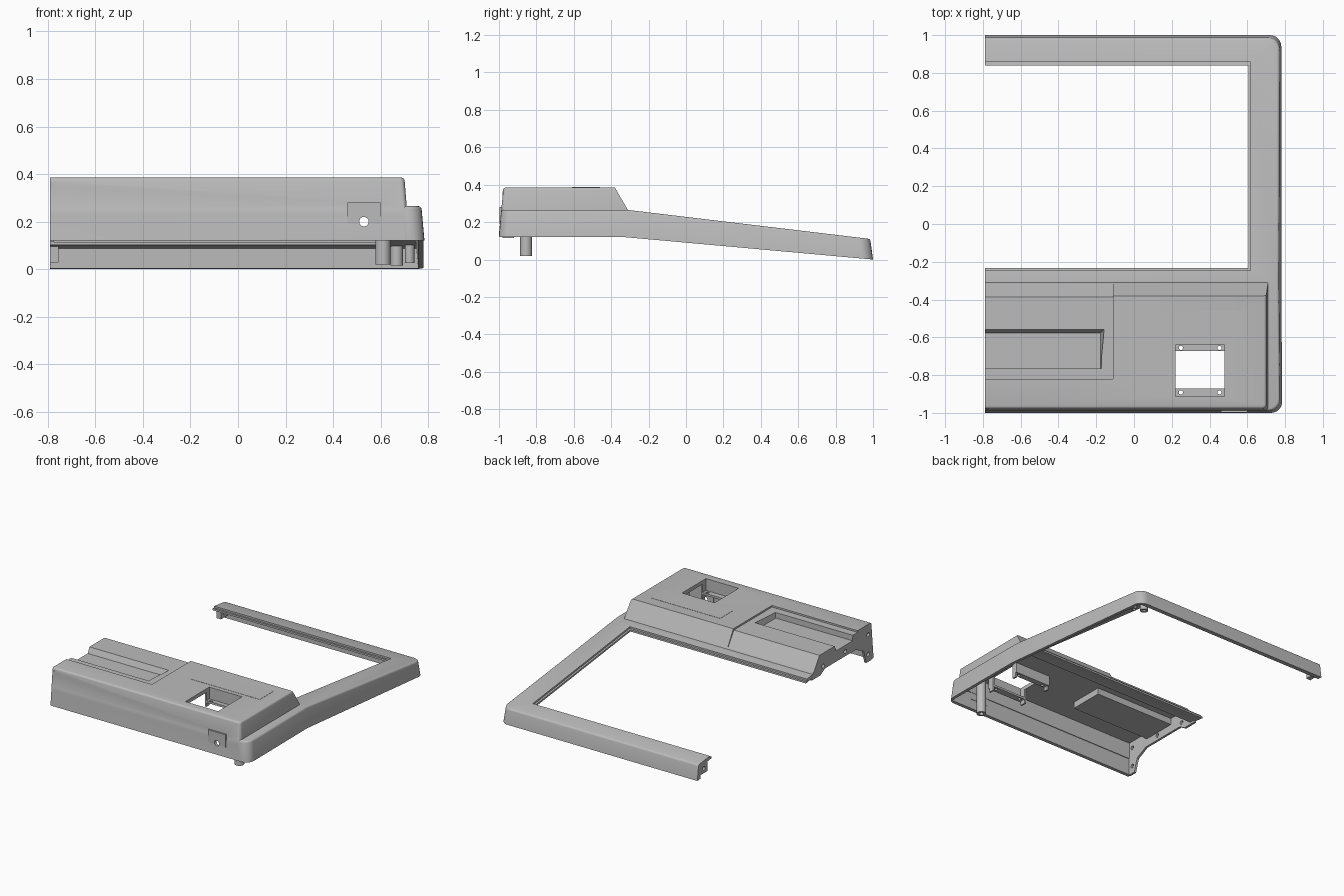
import bpy, bmesh, math
from mathutils import Matrix

cube = bpy.data.objects.get("Cube")
if cube:
    bpy.data.objects.remove(cube)

grey = bpy.data.materials.new("light_grey_plastic")
grey.use_nodes = True
COLOR = (0.5, 0.5, 0.5, 1)
grey.diffuse_color = COLOR
grey.node_tree.nodes["Principled BSDF"].inputs["Base Color"].default_value = COLOR

LEFT = -0.79      # plane where the shell is split


def to_object(name, bm):
    bmesh.ops.recalc_face_normals(bm, faces=bm.faces)
    mesh = bpy.data.meshes.new(name)
    bm.to_mesh(mesh)
    bm.free()
    obj = bpy.data.objects.new(name, mesh)
    bpy.context.collection.objects.link(obj)
    mesh.materials.append(grey)
    return obj


def bevel(bm, test, offset, segments):
    bm.normal_update()
    edges = [e for e in bm.edges if len(e.link_faces) == 2 and
             (test(e.link_faces[0].normal, e.link_faces[1].normal) or
              test(e.link_faces[1].normal, e.link_faces[0].normal))]
    bmesh.ops.bevel(bm, geom=edges, offset=offset, segments=segments,
                    profile=0.5, affect='EDGES')


def prism(name, profile, x0, x1, corner=0, rim=0):
    """Extrude a (y, z) profile along x; x1 may be a function of y and z."""
    right = x1 if callable(x1) else lambda y, z: x1
    bm = bmesh.new()
    a = [bm.verts.new((x0, y, z)) for y, z in profile]
    b = [bm.verts.new((right(y, z), y, z)) for y, z in profile]
    bm.faces.new(a)
    bm.faces.new(b[::-1])
    for i in range(len(a)):
        j = (i + 1) % len(a)
        bm.faces.new((a[i], b[i], b[j], a[j]))
    bmesh.ops.recalc_face_normals(bm, faces=bm.faces)
    if corner:
        bevel(bm, lambda n, m: n.x > 0.8 and abs(m.y) > 0.8 and abs(m.z) < 0.4, corner, 6)
    if rim:
        bevel(bm, lambda n, m: n.z > 0.9 and abs(m.z) < 0.4 and m.x > -0.9, rim, 3)
    return to_object(name, bm)


def box(name, x0, x1, y0, y1, z0, z1):
    return prism(name, [(y0, z0), (y1, z0), (y1, z1), (y0, z1)], x0, x1)


def cylinder(name, center, radius, depth, axis='Z'):
    turn = {'X': Matrix.Rotation(math.pi / 2, 4, 'Y'),
            'Y': Matrix.Rotation(math.pi / 2, 4, 'X'), 'Z': Matrix()}[axis]
    bm = bmesh.new()
    bmesh.ops.create_cone(bm, cap_ends=True, segments=24, radius1=radius, radius2=radius,
                          depth=depth, matrix=Matrix.Translation(center) @ turn)
    return to_object(name, bm)


def combine(obj, other, operation='DIFFERENCE'):
    mod = obj.modifiers.new("cut", 'BOOLEAN')
    mod.operation, mod.object, mod.solver = operation, other, 'EXACT'
    bpy.context.view_layer.objects.active = obj
    bpy.ops.object.modifier_apply(modifier=mod.name)
    bpy.data.objects.remove(other)


def smooth(obj):
    bpy.ops.object.select_all(action='DESELECT')
    obj.select_set(True)
    bpy.context.view_layer.objects.active = obj
    bpy.ops.object.shade_smooth_by_angle(angle=math.radians(35))


def side(y, z):
    return 0.796 - 0.09 * z - 0.008 * (y + 1)


def top(y):
    return 0.265 - 0.12 * (y + 0.31)


# Outer shell: sloping frame plus raised front deck
shell = prism("frame_shell", [(-1, 0.12), (-0.33, 0.12), (1, 0), (0.985, 0.11),
                              (-0.31, 0.265), (-0.988, 0.265)],
              LEFT, side, corner=0.06, rim=0.012)
deck = prism("deck", [(-1.001, 0.125), (-0.33, 0.125), (-0.305, 0.255),
                      (-0.38, 0.385), (-0.976, 0.385)],
             LEFT, lambda y, z: 0.732 - 0.083 * z, corner=0.02, rim=0.012)
combine(shell, deck, 'UNION')

# Hollow underside
combine(shell, prism("frame_cavity", [(-0.975, -0.2), (0.965, -0.2), (0.965, 0.087),
                                      (-0.31, 0.24), (-0.975, 0.24)],
                     -1, lambda y, z: side(y, z) - 0.022))
combine(shell, prism("deck_cavity", [(-0.97, -0.2), (-0.338, -0.2), (-0.338, 0.235),
                                     (-0.396, 0.358), (-0.97, 0.358)], -1, 0.682))

# Large opening with a stepped ledge around it
combine(shell, box("opening", -1, 0.605, -0.232, 0.84, -0.3, 0.6))
combine(shell, prism("ledge_cut", [(-0.245, top(-0.245) - 0.012), (0.857, top(0.857) - 0.012),
                                   (0.857, 0.5), (-0.245, 0.5)], -1, 0.618))

# End wall of the deck and backing of the tray
combine(shell, prism("end_wall", [(-0.98, 0.115), (-0.92, 0.115), (-0.89, 0.21), (-0.8, 0.255),
                                  (-0.45, 0.255), (-0.4, 0.225), (-0.3, 0.225), (-0.3, 0.245),
                                  (-0.325, 0.25), (-0.39, 0.365), (-0.98, 0.365)],
                     LEFT, LEFT + 0.016), 'UNION')
combine(shell, box("tray_backing", LEFT, -0.14, -0.79, -0.54, 0.312, 0.366), 'UNION')

# Shallow recess and deeper tray on the left of the deck
combine(shell, prism("recess", [(-0.82, 0.373), (-0.387, 0.373), (-0.317, 0.268),
                                (-0.317, 0.5), (-0.82, 0.5)], -1, -0.11))
combine(shell, prism("tray", [(-0.765, 0.333), (-0.578, 0.333), (-0.558, 0.375),
                              (-0.558, 0.5), (-0.767, 0.5)],
                     -1, lambda y, z: -0.178 if z < 0.35 else -0.158))
for y, z in [(-0.94, 0.17), (-0.94, 0.31), (-0.68, 0.29), (-0.43, 0.28)]:
    combine(shell, cylinder("end_hole", (LEFT, y, z), 0.014, 0.1, 'X'))

# Window in the deck
W0, W1 = 0.22, 0.48
combine(shell, box("window", W0, W1, -0.912, -0.64, 0.3, 0.6))

# Front plate with a round hole through the wall
combine(shell, box("front_plate", 0.46, 0.6, -0.998, -0.972, 0.19, 0.28), 'UNION')
combine(shell, cylinder("front_hole", (0.53, -0.98, 0.2), 0.02, 0.1, 'Y'))
smooth(shell)

# Brackets below the window, each with two screw holes
for name, y0, y1, wall in [("rear", -0.672, -0.64, -0.64), ("front", -0.912, -0.872, -0.922)]:
    bracket = box(name + "_window_bracket", W0 - 0.012, W1 + 0.012, y0, y1, 0.285, 0.3)
    for x in (W0 + 0.028, W1 - 0.028):
        combine(bracket, cylinder("screw_hole", (x, (y0 + y1) / 2, 0.29), 0.011, 0.1))
    box(name + "_bracket_wall", W0 - 0.012, W1 + 0.012, wall, wall + 0.01, 0.285, 0.362)
    for tag, x in (("right", W0 - 0.012), ("left", W1)):
        box(f"{name}_bracket_{tag}_cheek", x, x + 0.012, y0, y1, 0.255, 0.362)

# Thin label plate on the deck
box("label_plate", 0.05, 0.6, -0.61, -0.46, 0.384, 0.3865)

# Hollow screw posts
for name, x, y, r, z0, z1 in [("front_post", 0.61, -0.855, 0.032, 0.02, 0.362),
                              ("rear_post", 0.668, 0.9, 0.026, 0.015, 0.1),
                              ("corner_post", 0.722, 0.86, 0.02, 0.025, 0.105)]:
    post = cylinder(name, (x, y, (z0 + z1) / 2), r, z1 - z0)
    combine(post, cylinder("bore", (x, y, z0), r * 0.5, 0.08))
    smooth(post)

# End rib of the rear beam
rib = box("rear_beam_rib", LEFT, LEFT + 0.035, 0.885, 0.97, 0.028, 0.095)
combine(rib, cylinder("rib_hole", (LEFT, 0.925, 0.062), 0.014, 0.2, 'X'))
